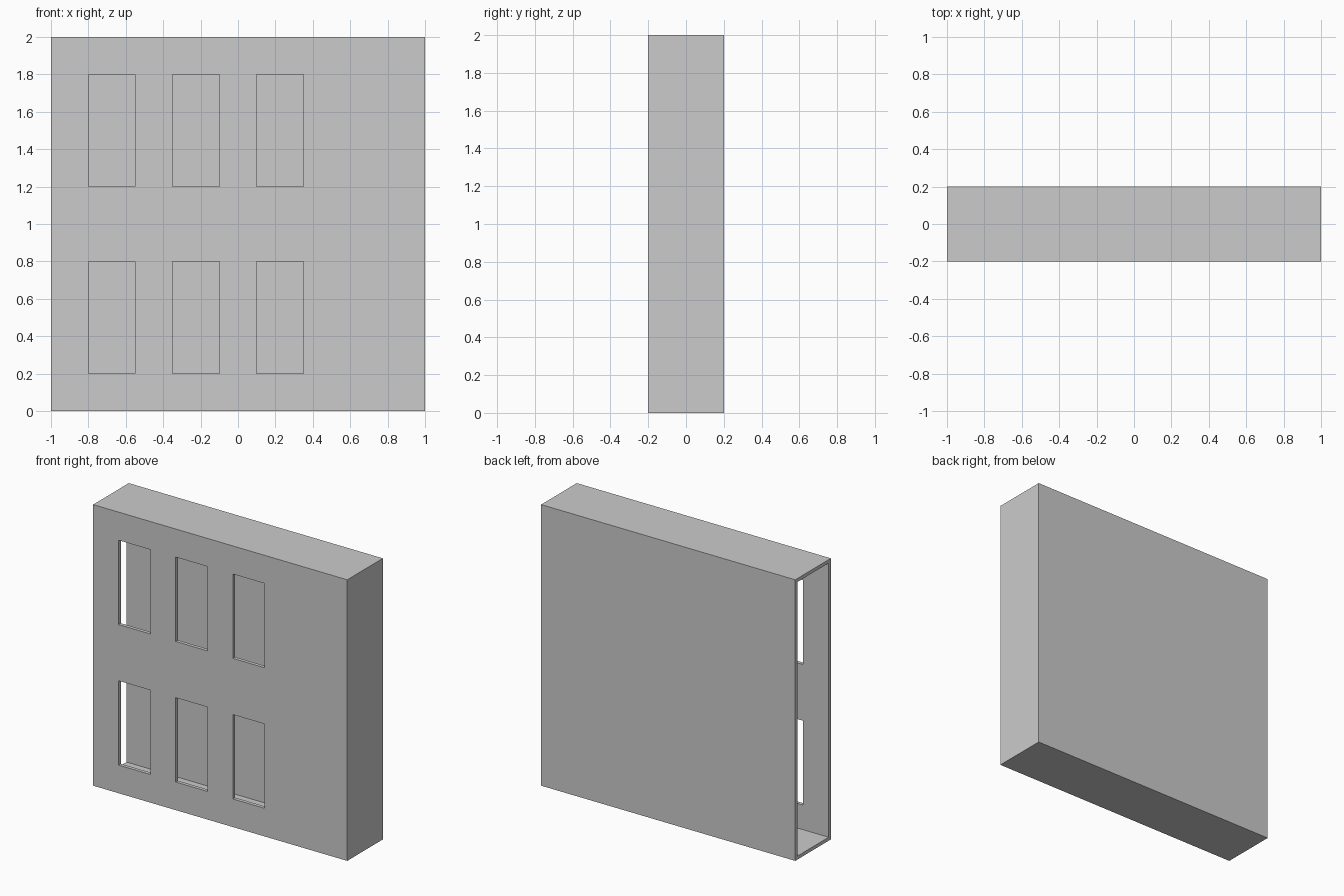
import bpy

if "Cube" in bpy.data.objects:
    bpy.data.objects.remove(bpy.data.objects["Cube"])

T = 0.025  # wall thickness


def box(name, lo, hi):
    bpy.ops.mesh.primitive_cube_add(size=1, location=[(a + b) / 2 for a, b in zip(lo, hi)])
    ob = bpy.context.object
    ob.name = name
    ob.scale = [b - a for a, b in zip(lo, hi)]
    bpy.ops.object.transform_apply(location=True, rotation=False, scale=True)
    return ob


def cut(target, cutter):
    mod = target.modifiers.new(cutter.name, 'BOOLEAN')
    mod.operation = 'DIFFERENCE'
    mod.solver = 'EXACT'
    mod.object = cutter
    cutter.hide_render = True
    cutter.hide_set(True)
    cutter.display_type = 'WIRE'


# Outer block of the wall section
shell = box("wall_shell", (-1, -0.2, 0), (1, 0.2, 2))

# Hollow interior, open at the left end
cut(shell, box("interior_cutter", (-1.2, -0.2 + T, T), (1 - T, 0.2 - T, 2 - T)))

# Two rows of three windows through the front wall
for row, z in enumerate((0.2, 1.2)):
    for col in range(3):
        x = -0.8 + 0.45 * col
        cut(shell, box(f"window_cutter_{row}_{col}", (x, -0.3, z), (x + 0.25, -0.1, z + 0.6)))

# Bake the cuts and remove the cutters
bpy.context.view_layer.objects.active = shell
shell.select_set(True)
cutters = [m.object for m in shell.modifiers]
for mod in list(shell.modifiers):
    bpy.ops.object.modifier_apply(modifier=mod.name)
for ob in cutters:
    bpy.data.objects.remove(ob)
